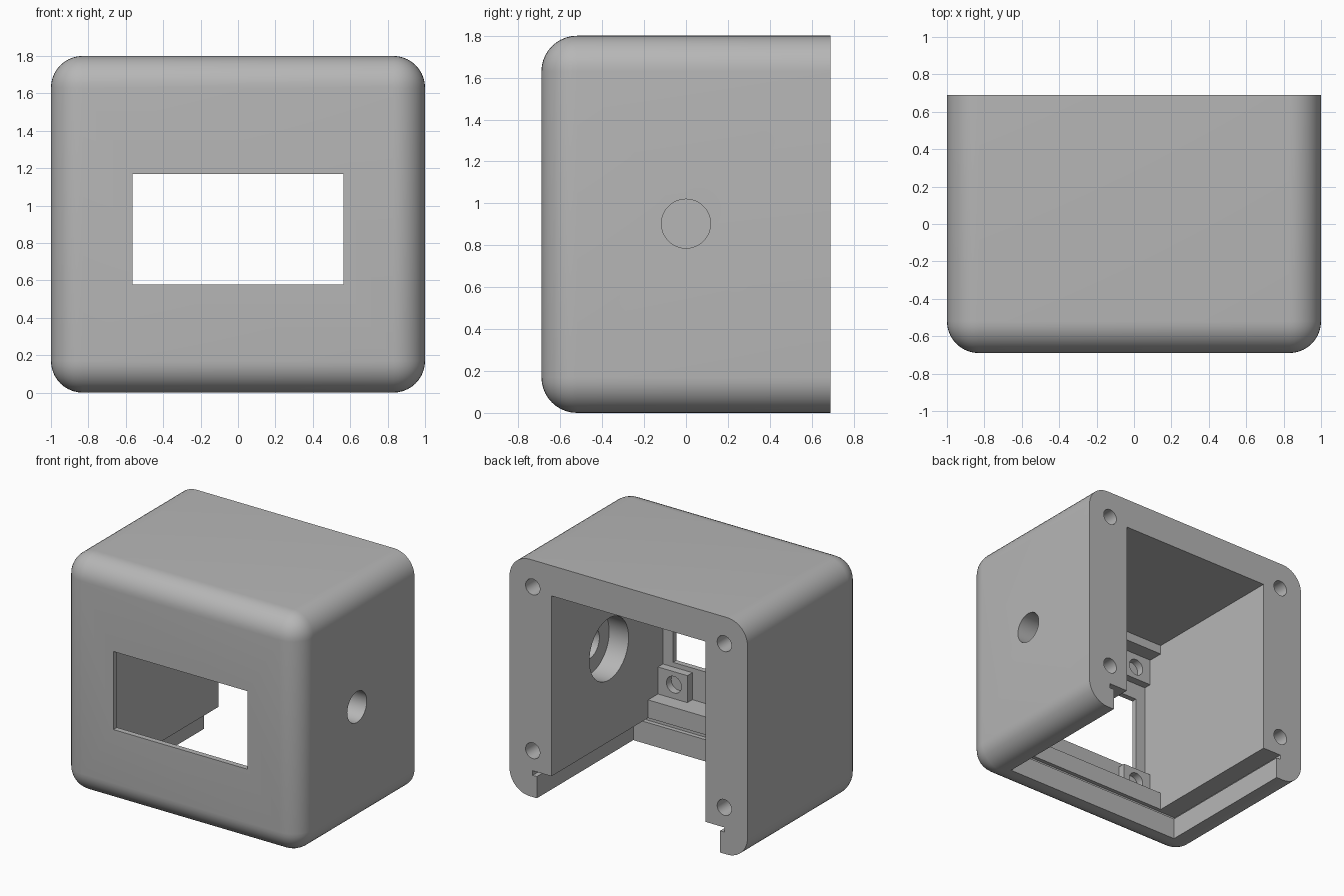
import bpy, bmesh, math
from mathutils import Matrix

old = bpy.data.objects.get("Cube")
if old:
    bpy.data.objects.remove(old, do_unlink=True)

grey = bpy.data.materials.new("plain_grey")
grey.use_nodes = True
colour = (0.47, 0.47, 0.47, 1)
grey.diffuse_color = colour
grey.node_tree.nodes["Principled BSDF"].inputs["Base Color"].default_value = colour


def finish(name, bm):
    bmesh.ops.recalc_face_normals(bm, faces=bm.faces)
    mesh = bpy.data.meshes.new(name)
    bm.to_mesh(mesh)
    bm.free()
    mesh.materials.append(grey)
    obj = bpy.data.objects.new(name, mesh)
    bpy.context.collection.objects.link(obj)
    return obj


def box_bm(x, y, z):
    bm = bmesh.new()
    bmesh.ops.create_cube(bm, size=1)
    for v in bm.verts:
        v.co = [lo + (c + 0.5) * (hi - lo) for c, (lo, hi) in zip(v.co, (x, y, z))]
    return bm


def box(name, x, y, z):
    return finish(name, box_bm(x, y, z))


def cylinder(name, axis, radius, start, end, a, b, sides=32):
    """Cylinder from start to end along axis; a, b are the other two coordinates."""
    bm = bmesh.new()
    mid = (start + end) / 2
    if axis == "X":
        turn, at = Matrix.Rotation(math.pi / 2, 4, "Y"), (mid, a, b)
    else:
        turn, at = Matrix.Rotation(math.pi / 2, 4, "X"), (a, mid, b)
    bmesh.ops.create_cone(bm, cap_ends=True, segments=sides, radius1=radius, radius2=radius,
                          depth=abs(end - start), matrix=Matrix.Translation(at) @ turn)
    return finish(name, bm)


def combine(target, tool, operation="DIFFERENCE"):
    tool.hide_render = True
    mod = target.modifiers.new("cut", "BOOLEAN")
    mod.operation = operation
    mod.solver = "EXACT"
    mod.object = tool
    bpy.context.view_layer.objects.active = target
    bpy.ops.object.modifier_apply(modifier=mod.name)
    bpy.data.objects.remove(tool, do_unlink=True)


# Outer shell: every edge rounded except those around the back face
DEPTH = 0.69
bm = box_bm((-1, 1), (-DEPTH, DEPTH), (0, 1.8))
round_edges = [e for e in bm.edges if any(v.co.y < 0 for v in e.verts)]
bmesh.ops.bevel(bm, geom=round_edges, offset=0.17, segments=10, profile=0.5, affect="EDGES")
case = finish("enclosure", bm)

# Main cavity with the stepped front pocket, a side profile extruded across x
INNER = 0.647
profile = [(0.8, 0.18), (-0.47, 0.18), (-0.47, 0.337), (-0.648, 0.337),
           (-0.648, 1.5), (-0.47, 1.5), (-0.47, 1.57), (0.8, 1.57)]
bm = bmesh.new()
face = bm.faces.new([bm.verts.new((-INNER, y, z)) for y, z in profile])
new = bmesh.ops.extrude_face_region(bm, geom=[face])["geom"]
bmesh.ops.translate(bm, vec=(2 * INNER, 0, 0),
                    verts=[v for v in new if isinstance(v, bmesh.types.BMVert)])
combine(case, finish("cavity_cutter", bm))

# Underside opening and the undercut groove for a sliding cover
combine(case, box("groove_cutter", (-0.805, 0.805), (-0.5, 0.8), (0.165, 0.2)))
combine(case, box("cover_cutter", (-0.77, 0.77), (-0.467, 0.8), (-0.1, 0.18)))

# Display window in the front wall
combine(case, box("window_cutter", (-0.563, 0.563), (-0.8, -0.6), (0.577, 1.17)))

# Mounting bosses with blind holes behind the front wall
for side in (-1, 1):
    for low, high, hole in ((0.32, 0.542, 0.443), (1.295, 1.52, 1.393)):
        x = sorted((side * 0.4, side * 0.67))
        combine(case, box("boss", x, (-0.665, -0.588), (low, high)), "UNION")
        combine(case, cylinder("boss_hole_cutter", "Y", 0.063, -0.645, -0.5, side * 0.513, hole))

# Screw holes in the back rim
for side in (-1, 1):
    for z in (0.352, 1.596):
        combine(case, cylinder("screw_hole_cutter", "Y", 0.06, 0.3, 0.8, side * 0.805, z))

# Counterbored hole through the left wall
combine(case, cylinder("bore_cutter", "X", 0.117, 0.7, 1.1, 0, 0.903, 48))
combine(case, cylinder("counterbore_cutter", "X", 0.235, 0.5, 0.81, 0, 0.903, 48))

# Smooth the rounded areas, keep the machined edges crisp
bpy.ops.object.select_all(action="DESELECT")
case.select_set(True)
bpy.context.view_layer.objects.active = case
bpy.ops.object.shade_smooth_by_angle(angle=math.radians(30))
